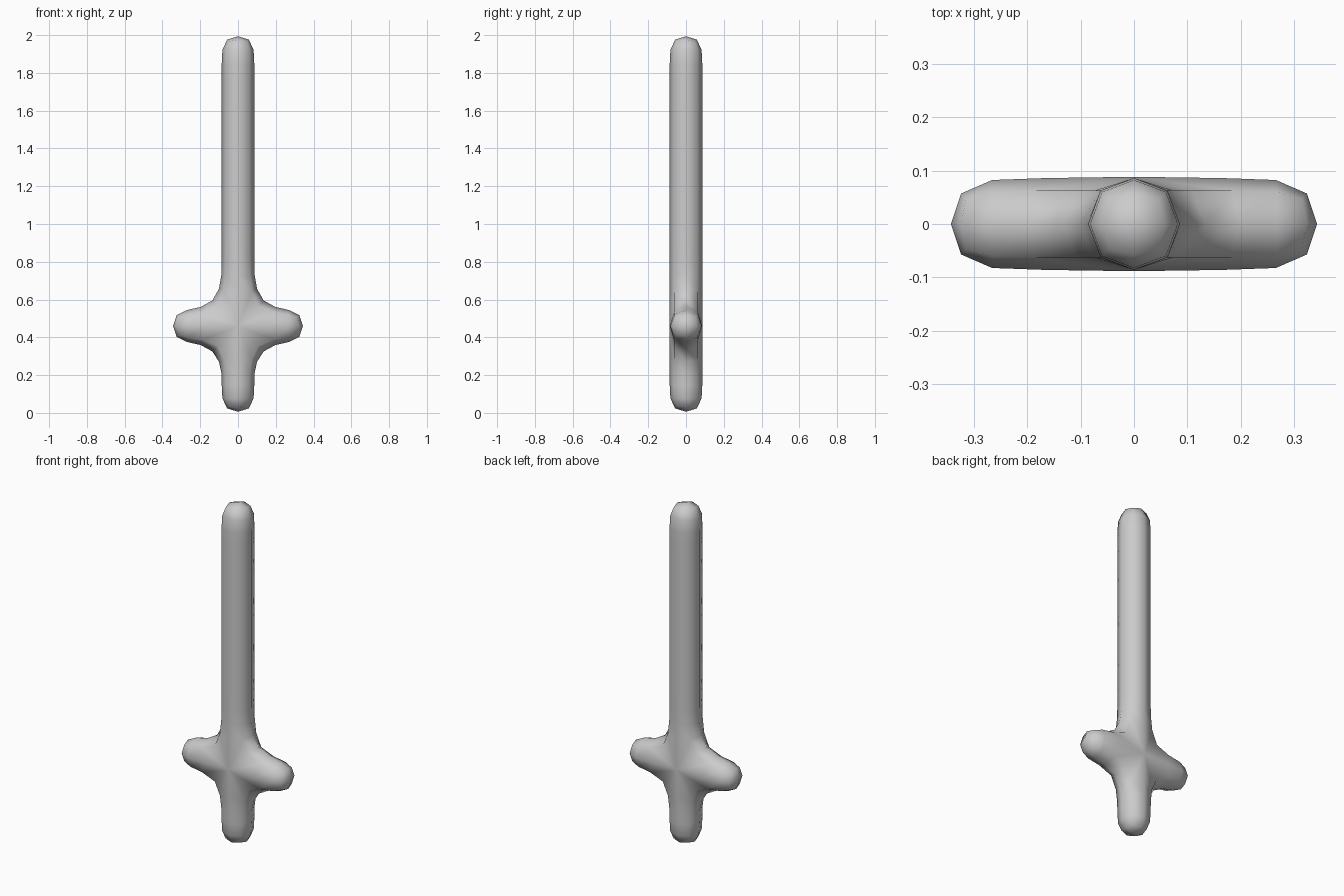
import bpy, bmesh
from mathutils import Vector

if "Cube" in bpy.data.objects:
    bpy.data.objects.remove(bpy.data.objects["Cube"])

A = 0.094                      # half width of every limb
HUB = Vector((0, 0, 0.46))     # where blade, grip and guard meet
Y = Vector((0, 1, 0))

bm = bmesh.new()


def limb(direction, distances):
    """Square tube growing from the hub, closed at its far end; returns its first ring."""
    d = Vector(direction)
    side = d.cross(Y)
    rings = []
    for t in distances:
        c = HUB + d * t
        rings.append([bm.verts.new(c + side * (A * s) + Y * (A * u))
                      for s, u in ((-1, -1), (1, -1), (1, 1), (-1, 1))])
    for r0, r1 in zip(rings, rings[1:]):
        for i in range(4):
            j = (i + 1) % 4
            bm.faces.new((r0[i], r0[j], r1[j], r1[i]))
    bm.faces.new(rings[-1])
    return rings[0]


# Blade, guard arms and grip, in order around the hub
limbs = [
    limb((0, 0, 1), (0.19, 0.35, 0.51, 1.24, 1.387, 1.547)),
    limb((1, 0, 0), (0.19, 0.357)),
    limb((0, 0, -1), (0.19, 0.307, 0.467)),
    limb((-1, 0, 0), (0.19, 0.357)),
]

# Hub: sloped webs between neighbouring limbs, then front and back faces
for k in range(4):
    a, b = limbs[k], limbs[(k + 1) % 4]
    pair = min(((i, j) for i in (0, 1) for j in (0, 1)),
               key=lambda p: (a[p[0]].co - b[p[1]].co).length)
    i, j = pair
    bm.faces.new((a[i], b[j], b[3 - j], a[3 - i]))
for ids in ((0, 1), (3, 2)):
    loop = []
    for k, r in enumerate(limbs):
        prev = limbs[k - 1]
        mid = sum((v.co for v in prev), Vector()) / 4
        loop += sorted((r[i] for i in ids), key=lambda v: (v.co - mid).length)
    bm.faces.new(loop)

bmesh.ops.recalc_face_normals(bm, faces=bm.faces[:])
mesh = bpy.data.meshes.new("sword")
bm.to_mesh(mesh)
bm.free()
for p in mesh.polygons:
    p.use_smooth = True

sword = bpy.data.objects.new("sword", mesh)
bpy.context.collection.objects.link(sword)

# One rounding step turns the square limbs into eight-sided ones
sub = sword.modifiers.new("rounding", 'SUBSURF')
sub.levels = sub.render_levels = 1
